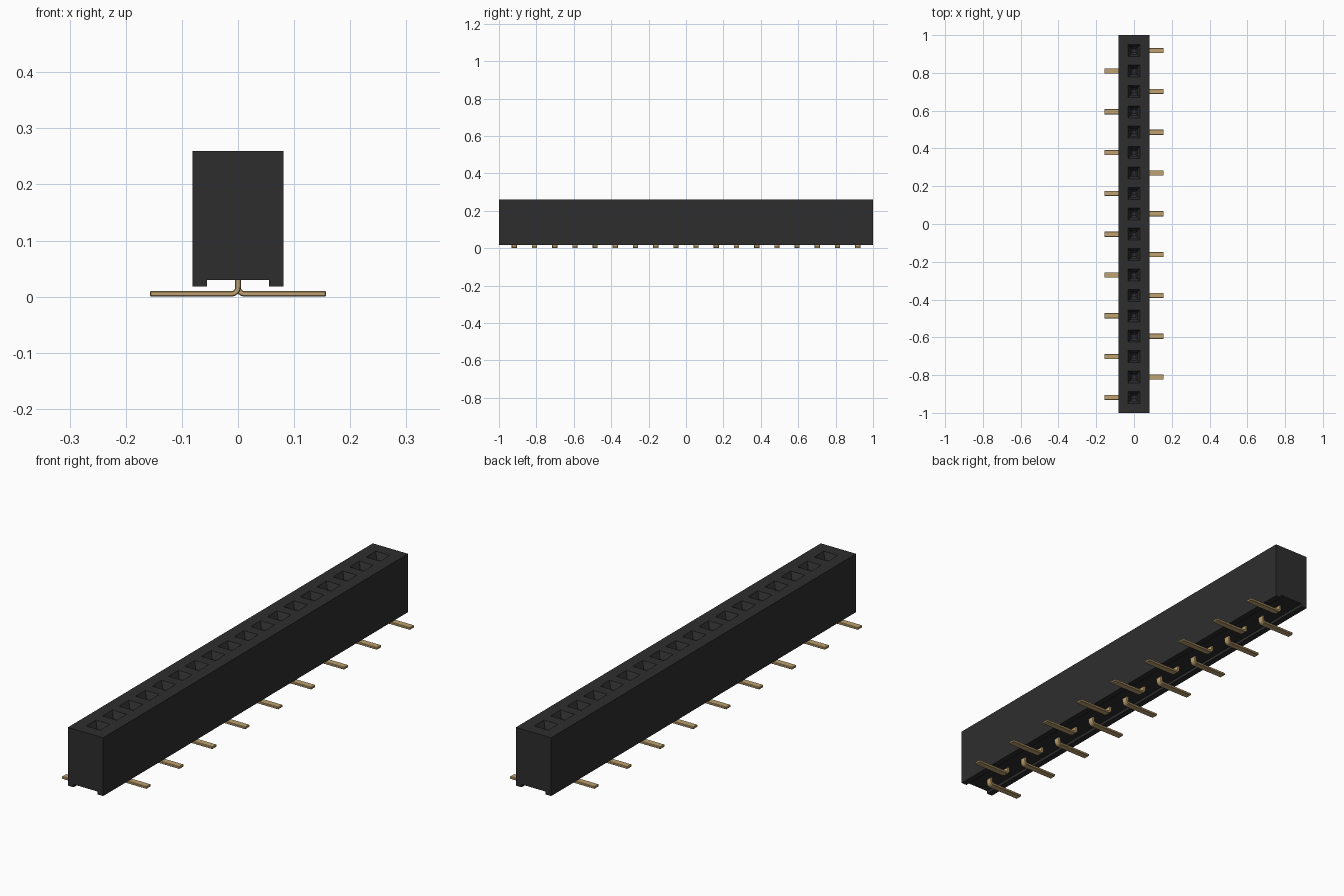
import bpy, bmesh, math

if "Cube" in bpy.data.objects:
    bpy.data.objects.remove(bpy.data.objects["Cube"])

COUNT, PITCH = 18, 0.108
HALF_W, TOP, OPENING = 0.081, 0.26, 0.032
pin_rows = [(i - (COUNT - 1) / 2) * PITCH for i in range(COUNT)]


def material(name, color, metallic=0.0):
    mat = bpy.data.materials.new(name)
    mat.use_nodes = True
    mat.diffuse_color = color
    mat.node_tree.nodes["Principled BSDF"].inputs["Base Color"].default_value = color
    return mat


def add_object(name, bm, mat):
    bmesh.ops.recalc_face_normals(bm, faces=bm.faces)
    mesh = bpy.data.meshes.new(name)
    bm.to_mesh(mesh)
    bm.free()
    mesh.materials.append(mat)
    obj = bpy.data.objects.new(name, mesh)
    bpy.context.collection.objects.link(obj)
    return obj


def loft(profile, stations):
    """Sweep a closed x-z profile through a list of y positions."""
    bm = bmesh.new()
    rings = [[bm.verts.new((x, y, z)) for x, z in profile] for y in stations]
    n = len(profile)
    for a, b in zip(rings, rings[1:]):
        for i in range(n):
            j = (i + 1) % n
            bm.faces.new((a[i], a[j], b[j], b[i]))
    bm.faces.new(rings[0])
    bm.faces.new(rings[-1])
    bmesh.ops.recalc_face_normals(bm, faces=bm.faces)
    return bm


def push_in(bm, face, scale, depth):
    """Extrude a socket face downwards, scaling it about its centre."""
    centre = face.calc_center_median()
    new = bmesh.ops.extrude_discrete_faces(bm, faces=[face])["faces"][0]
    for v in new.verts:
        v.co.x = centre.x + (v.co.x - centre.x) * scale
        v.co.y = centre.y + (v.co.y - centre.y) * scale
        v.co.z -= depth
    return new


black = material("black plastic", (0.027, 0.027, 0.027, 1))
gold = material("gold contact", (0.52, 0.36, 0.16, 1))

# Housing: block with a channel underneath, split along y at the socket edges
half = [(HALF_W, TOP), (HALF_W, 0.018), (0.055, 0.018), (0.055, 0.03)]
profile = [(OPENING, TOP)] + half + [(-x, z) for x, z in reversed(half)] + [(-OPENING, TOP)]
stations = [-1.0] + [y + s * OPENING for y in pin_rows for s in (-1, 1)] + [1.0]
body = loft(profile, stations)

# Sockets: tapered lead-in followed by a straight well
mouths = []
for f in body.faces:
    c = f.calc_center_median()
    if abs(c.x) < 0.001 and c.z > TOP - 0.001 and min(abs(c.y - y) for y in pin_rows) < 0.001:
        mouths.append(f)
for f in mouths:
    f = push_in(body, f, 0.6, 0.025)
    f = push_in(body, f, 1.0, 0.12)
    f = push_in(body, f, 0.5, 0.01)
add_object("housing", body, black)

# Contact pins: vertical leg, rounded bend and flat foot, alternating sides
T, BEND_X, BEND_Z, FOOT = 0.005, 0.012, 0.018, 0.157
angles = [math.pi + k * math.pi / 8 for k in range(5)]


def arc(radius):
    return [(BEND_X + radius * math.cos(a), BEND_Z + radius * math.sin(a)) for a in angles]


outer, inner = arc(BEND_X + T), arc(BEND_X - T)
outline = ([(-T, 0.07)] + outer + [(FOOT, outer[-1][1]), (FOOT, inner[-1][1])]
           + inner[::-1] + [(T, 0.07)])
for i, y in enumerate(pin_rows):
    side = 1 if i % 2 else -1
    pin = loft([(side * x, z - outer[-1][1]) for x, z in outline], [y - 0.014, y + 0.014])
    obj = add_object(f"contact_pin_{i + 1}", pin, gold)
    bevel = obj.modifiers.new("soft edges", 'BEVEL')
    bevel.width = 0.0018
    bevel.segments = 1
    bevel.angle_limit = math.radians(50)
